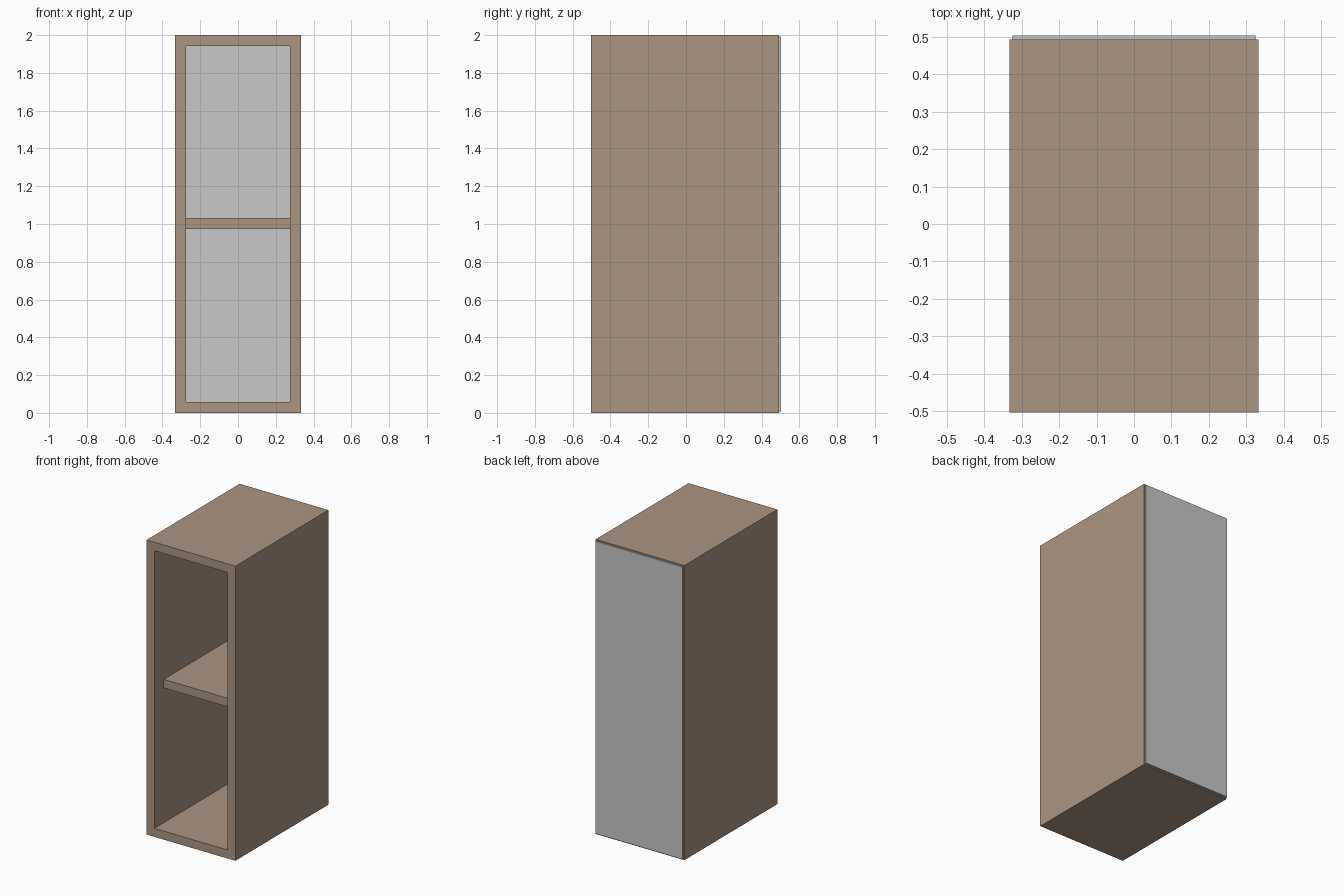
import bpy, bmesh

if "Cube" in bpy.data.objects:
    bpy.data.objects.remove(bpy.data.objects["Cube"])

W, H = 0.333, 2.0              # half width, height
T = 0.058                      # board thickness
FRONT, BACK, PANEL_BACK = -0.504, 0.493, 0.504


def material(name, rgb):
    m = bpy.data.materials.new(name)
    m.diffuse_color = (*rgb, 1)
    m.use_nodes = True
    m.node_tree.nodes["Principled BSDF"].inputs["Base Color"].default_value = m.diffuse_color
    return m


wood = material("brown_wood", (0.407, 0.301, 0.223))
grey = material("light_grey", (0.58, 0.58, 0.58))


def finish(name, bm, mat):
    bmesh.ops.recalc_face_normals(bm, faces=bm.faces)
    mesh = bpy.data.meshes.new(name)
    bm.to_mesh(mesh)
    bm.free()
    mesh.materials.append(mat)
    ob = bpy.data.objects.new(name, mesh)
    bpy.context.collection.objects.link(ob)
    return ob


def box(name, lo, hi, mat):
    bm = bmesh.new()
    bmesh.ops.create_cube(bm, size=1)
    for v in bm.verts:
        v.co = [(a + b) / 2 + c * (b - a) for a, b, c in zip(lo, hi, v.co)]
    return finish(name, bm, mat)


# Carcass: one rectangular tube, open at front and back
bm = bmesh.new()
rings = []
for inset, y in ((0, FRONT), (0, BACK), (T, BACK), (T, FRONT)):
    x = W - inset
    rings.append([bm.verts.new(p) for p in
                  ((-x, y, inset), (x, y, inset), (x, y, H - inset), (-x, y, H - inset))])
for i in range(4):
    a, b = rings[i], rings[(i + 1) % 4]
    for j in range(4):
        k = (j + 1) % 4
        bm.faces.new((a[j], a[k], b[k], b[j]))
finish("cabinet_frame", bm, wood)

# Middle shelf, set back from the front edge
box("middle_shelf", (-W + T, FRONT + 0.10, 0.973), (W - T, BACK, 1.031), wood)

# Thin back panel, slightly smaller than the carcass
box("back_panel", (-0.325, BACK, 0.008), (0.325, PANEL_BACK, H - 0.008), grey)
